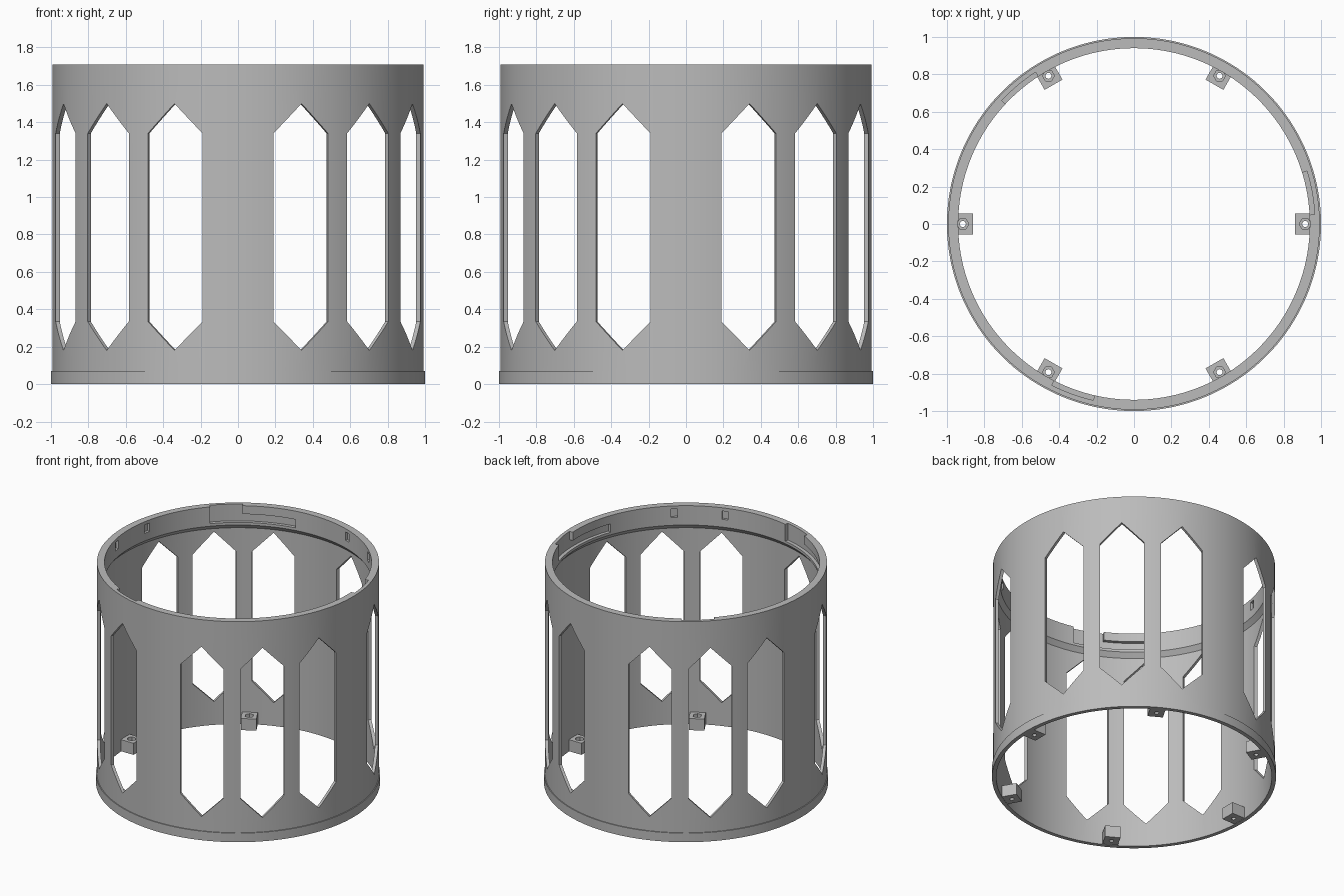
import bpy
import bmesh
from math import cos, sin, pi, radians
from mathutils import Matrix

if "Cube" in bpy.data.objects:
    bpy.data.objects.remove(bpy.data.objects["Cube"], do_unlink=True)

grey = bpy.data.materials.new("plain grey")
grey.use_nodes = True
color = (0.5, 0.5, 0.5, 1)
grey.diffuse_color = color
grey.node_tree.nodes["Principled BSDF"].inputs["Base Color"].default_value = color

HEIGHT = 1.71
SEGMENTS = 180


def make_object(name, bm):
    bmesh.ops.recalc_face_normals(bm, faces=bm.faces)
    mesh = bpy.data.meshes.new(name)
    bm.to_mesh(mesh)
    bm.free()
    obj = bpy.data.objects.new(name, mesh)
    bpy.context.collection.objects.link(obj)
    return obj


def prism(bm, base, offset):
    """Closed prism from a flat outline moved along an offset."""
    low = [bm.verts.new(p) for p in base]
    high = [bm.verts.new([a + b for a, b in zip(p, offset)]) for p in base]
    bm.faces.new(low)
    bm.faces.new(high)
    for i in range(len(low)):
        j = (i + 1) % len(low)
        bm.faces.new((low[i], low[j], high[j], high[i]))
    return low + high


def sector(bm, start, end, r_in, r_out, z0, z1):
    """Curved block between two angles in degrees."""
    steps = max(2, int((end - start) / 2))
    angles = [radians(start + (end - start) * i / steps) for i in range(steps + 1)]
    outline = [(r_out * cos(a), r_out * sin(a), z0) for a in angles]
    outline += [(r_in * cos(a), r_in * sin(a), z0) for a in reversed(angles)]
    prism(bm, outline, (0, 0, z1 - z0))


def polygon(bm, x, radius, sides, z0, z1):
    pts = [(x + radius * cos(2 * pi * i / sides), radius * sin(2 * pi * i / sides), z0)
           for i in range(sides)]
    return prism(bm, pts, (0, 0, z1 - z0))


def turn(bm, verts, degrees):
    bmesh.ops.rotate(bm, verts=verts, cent=(0, 0, 0),
                     matrix=Matrix.Rotation(radians(degrees), 3, 'Z'))


def cut(obj, cutters):
    """Subtract the cutters and bake the result."""
    for cutter in cutters:
        cutter.hide_render = True
        mod = obj.modifiers.new("cut", 'BOOLEAN')
        mod.operation = 'DIFFERENCE'
        mod.solver = 'EXACT'
        mod.object = cutter
    graph = bpy.context.evaluated_depsgraph_get()
    mesh = bpy.data.meshes.new_from_object(obj.evaluated_get(graph))
    obj.modifiers.clear()
    obj.data = mesh
    for cutter in cutters:
        bpy.data.objects.remove(cutter, do_unlink=True)


def finish(obj):
    obj.data.materials.clear()
    obj.data.materials.append(grey)
    bpy.ops.object.select_all(action='DESELECT')
    obj.select_set(True)
    bpy.context.view_layer.objects.active = obj
    bpy.ops.object.shade_smooth_by_angle(angle=radians(25))


# Sleeve: thin wall, foot flange and thick upper collar
profile = [(0.97, 0), (1, 0), (1, 0.07), (0.993, 0.07), (0.993, HEIGHT),
           (0.94, HEIGHT), (0.94, 1.56), (0.97, 1.525)]
bm = bmesh.new()
rings = []
for i in range(SEGMENTS):
    a = 2 * pi * i / SEGMENTS
    rings.append([bm.verts.new((r * cos(a), r * sin(a), z)) for r, z in profile])
for i, ring in enumerate(rings):
    following = rings[(i + 1) % SEGMENTS]
    for j in range(len(profile)):
        k = (j + 1) % len(profile)
        bm.faces.new((ring[j], following[j], following[k], ring[k]))
sleeve = make_object("sleeve", bm)

# Pointed windows, three in each quarter
bm = bmesh.new()
w = 0.156
outline = [(0.8, 0, 0.18), (0.8, w, 0.335), (0.8, w, 1.34),
           (0.8, 0, 1.5), (0.8, -w, 1.34), (0.8, -w, 0.335)]
for quarter in range(4):
    for angle in (20, 45, 70):
        turn(bm, prism(bm, outline, (0.4, 0, 0)), quarter * 90 + angle)
windows = make_object("window_cutter", bm)

# Bayonet entries, side slots and small catches inside the collar
entry_bm, slot_bm = bmesh.new(), bmesh.new()
for turn_angle in (0, 120, 240):
    sector(entry_bm, turn_angle + 3, turn_angle + 17, 0.9, 0.967, 1.58, 1.8)
    sector(slot_bm, turn_angle - 20.5, turn_angle + 4.3, 0.9, 0.966, 1.58, 1.645)
    for catch in (48, 70):
        sector(slot_bm, turn_angle + catch - 1.4, turn_angle + catch + 1.4,
               0.9, 0.96, 1.62, 1.685)
cut(sleeve, [windows, make_object("entry_cutter", entry_bm),
             make_object("slot_cutter", slot_bm)])
finish(sleeve)

# Six screw lugs with a hexagonal nut pocket and a through hole
for i in range(6):
    bm = bmesh.new()
    lug_outline = [(0.86, -0.055, 0.003), (0.975, -0.055, 0.003),
                   (0.975, 0.055, 0.003), (0.86, 0.055, 0.003)]
    turn(bm, prism(bm, lug_outline, (0, 0, 0.09)), i * 60)
    lug = make_object("screw_lug_%d" % (i + 1), bm)
    cutters = []
    for radius, sides, z0 in ((0.032, 6, 0.05), (0.016, 16, -0.1)):
        bm = bmesh.new()
        turn(bm, polygon(bm, 0.915, radius, sides, z0, 0.2), i * 60)
        cutters.append(make_object("hole_cutter", bm))
    cut(lug, cutters)
    finish(lug)
